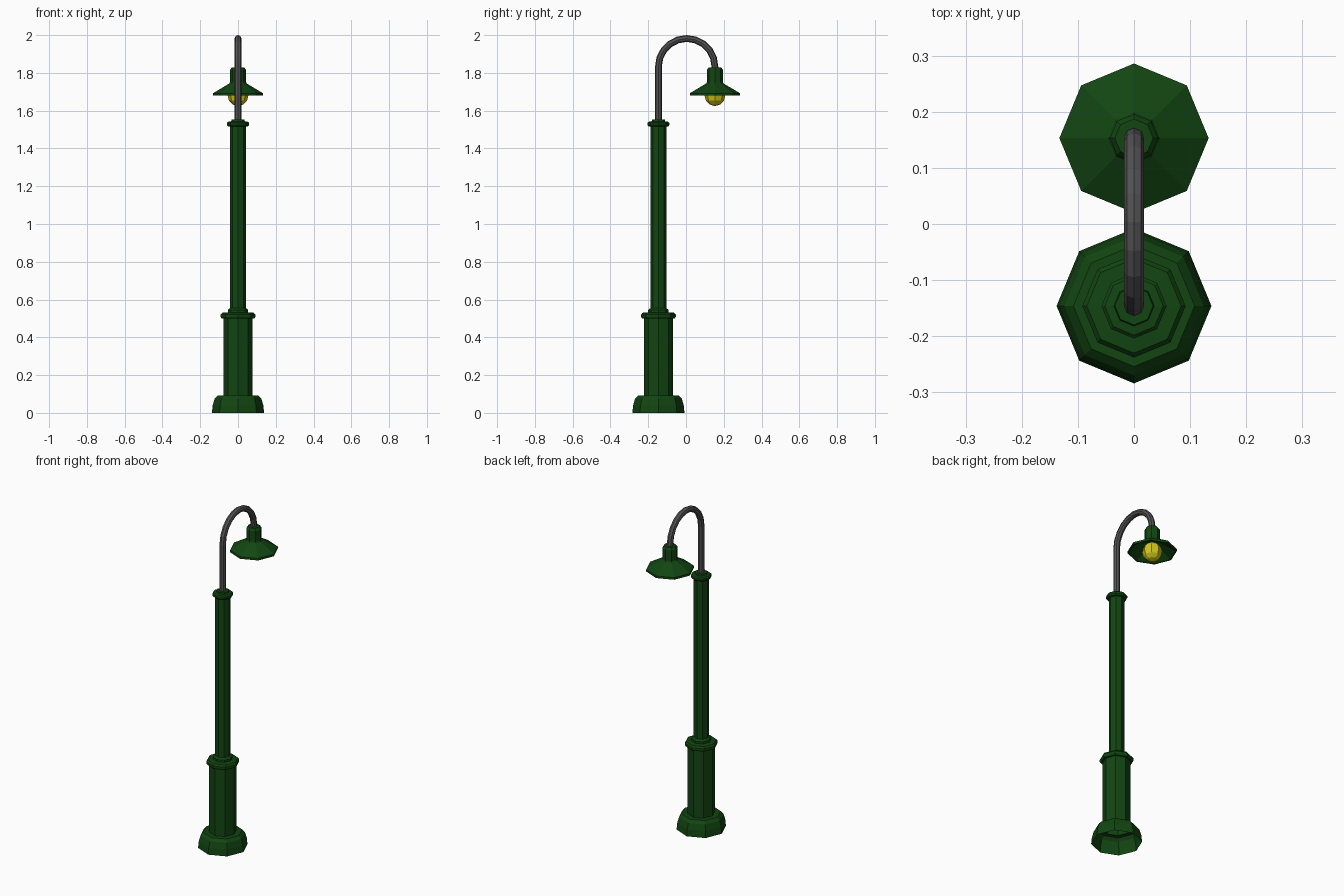
import bpy, bmesh
from math import sin, cos, pi
from mathutils import Vector

if "Cube" in bpy.data.objects:
    bpy.data.objects.remove(bpy.data.objects["Cube"])

SIDES = 8
POST_Y, LAMP_Y = -0.146, 0.153


def material(name, rgb):
    m = bpy.data.materials.new(name)
    m.diffuse_color = (*rgb, 1)
    m.use_nodes = True
    m.node_tree.nodes["Principled BSDF"].inputs["Base Color"].default_value = m.diffuse_color
    return m


green = material("green_paint", (0.006, 0.06, 0.006))
steel = material("dark_steel", (0.085, 0.085, 0.085))
yellow = material("bulb_yellow", (0.65, 0.58, 0.01))


def loft(name, rings, mat, cap_start=False, cap_end=False):
    """Skin a list of octagonal rings with flat faces."""
    bm = bmesh.new()
    loops = [[bm.verts.new(p) for p in ring] for ring in rings]
    for a, b in zip(loops, loops[1:]):
        for i in range(SIDES):
            j = (i + 1) % SIDES
            bm.faces.new((a[i], a[j], b[j], b[i]))
    if cap_start:
        bm.faces.new(loops[0][::-1])
    if cap_end:
        bm.faces.new(loops[-1])
    mesh = bpy.data.meshes.new(name)
    bm.to_mesh(mesh)
    bm.free()
    mesh.materials.append(mat)
    obj = bpy.data.objects.new(name, mesh)
    bpy.context.collection.objects.link(obj)
    return obj


def ring(center, u, v, r):
    return [center + r * (u * cos(2 * pi * i / SIDES) + v * sin(2 * pi * i / SIDES))
            for i in range(SIDES)]


X, Y = Vector((1, 0, 0)), Vector((0, 1, 0))


def lathe(name, y, profile, mat, **caps):
    """Turn (radius, z) pairs around a vertical axis."""
    return loft(name, [ring(Vector((0, y, z)), X, Y, r) for r, z in profile], mat, **caps)


# Flared foot, open underneath
lathe("foot", POST_Y, [(0.138, 0), (0.134, 0.04), (0.124, 0.075), (0.108, 0.092),
                       (0.076, 0.092)], green)

# Wide lower column with collar
lathe("lower_column", POST_Y, [(0.076, 0.088), (0.076, 0.5), (0.086, 0.5), (0.092, 0.508),
                               (0.092, 0.52), (0.084, 0.53), (0.054, 0.532),
                               (0.054, 0.545), (0.042, 0.555)], green)

# Slim post with top collar
lathe("post", POST_Y, [(0.042, 0.55), (0.042, 1.515), (0.052, 1.517), (0.058, 1.524),
                       (0.058, 1.535), (0.052, 1.541), (0.036, 1.543), (0.034, 1.552)],
      green, cap_end=True)

# Hooked arm
R, TUBE = (LAMP_Y - POST_Y) / 2, 0.018
mid, arc_z, steps = (LAMP_Y + POST_Y) / 2, 2.0 - TUBE - R, 10
path = [(POST_Y, 1.53, 0)]
path += [(mid - R * cos(a), arc_z + R * sin(a), a)
         for a in (pi * k / steps for k in range(steps + 1))]
path.append((LAMP_Y, 1.80, pi))
loft("arm", [ring(Vector((0, y, z)), X, Vector((0, cos(a), -sin(a))), TUBE)
             for y, z, a in path], steel, cap_start=True, cap_end=True)

# Lamp shade: inner wall, rim, outer cone and neck
lathe("lamp_shade", LAMP_Y, [(0.03, 1.742), (0.04, 1.735), (0.126, 1.679), (0.133, 1.679),
                             (0.133, 1.692), (0.046, 1.744), (0.043, 1.75),
                             (0.043, 1.815), (0.034, 1.828)],
      green, cap_start=True, cap_end=True)

# Faceted bulb
B = 0.055
lathe("bulb", LAMP_Y, [(B * sin(t), 1.68 - B * cos(t))
                       for t in (pi * k / 6 for k in (0.12, 1, 2, 3, 4, 5, 5.88))],
      yellow, cap_start=True, cap_end=True)
